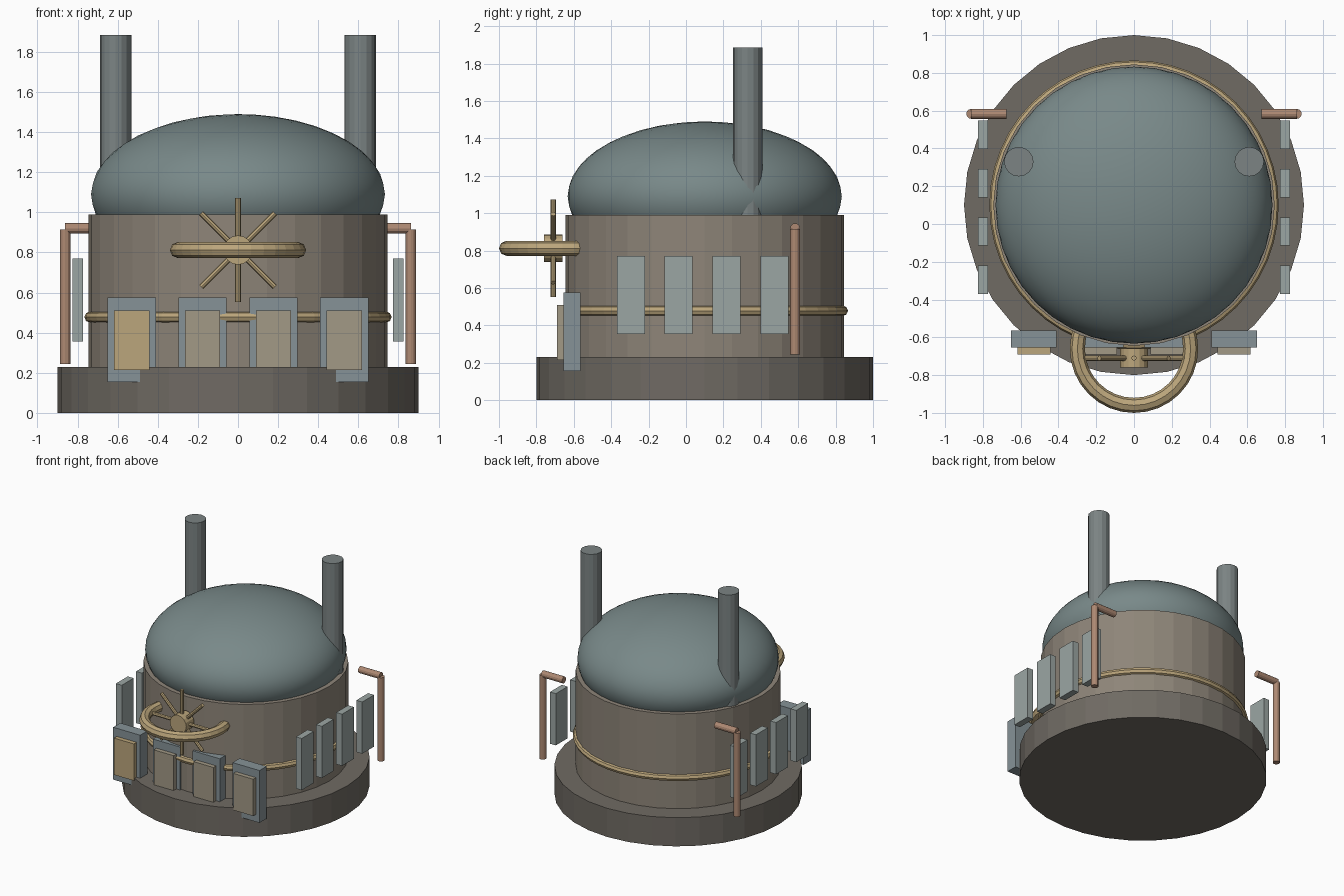
import bpy
from math import radians, sin, cos
from mathutils import Vector

if "Cube" in bpy.data.objects:
    bpy.data.objects.remove(bpy.data.objects["Cube"])


def material(name, rgb):
    m = bpy.data.materials.new(name)
    m.diffuse_color = (*rgb, 1)
    m.use_nodes = True
    m.node_tree.nodes["Principled BSDF"].inputs["Base Color"].default_value = m.diffuse_color
    return m


BASE = material("dark_iron", (0.16, 0.145, 0.125))
BODY = material("worn_metal", (0.27, 0.235, 0.19))
DOME = material("blue_steel", (0.19, 0.25, 0.25))
STACK = material("grey_steel", (0.20, 0.23, 0.23))
FRAME = material("frame_steel", (0.24, 0.29, 0.31))
VENT = material("vent_steel", (0.33, 0.38, 0.37))
PLATE = material("plate_bronze", (0.36, 0.32, 0.24))
BRASS = material("brass", (0.50, 0.38, 0.20))
COPPER = material("copper", (0.42, 0.25, 0.17))


def finish(name, mat):
    ob = bpy.context.object
    ob.name = name
    ob.data.materials.append(mat)
    return ob


def rod(name, a, b, r, mat, sides=12):
    """Capped cylinder from point a to point b."""
    a, b = Vector(a), Vector(b)
    d = b - a
    bpy.ops.mesh.primitive_cylinder_add(
        vertices=sides, radius=r, depth=d.length, location=(a + b) / 2,
        rotation=d.to_track_quat('Z', 'Y').to_euler())
    return finish(name, mat)


def box(name, centre, size, mat):
    bpy.ops.mesh.primitive_cube_add(size=1, location=centre)
    bpy.context.object.scale = size
    return finish(name, mat)


def ring(name, centre, major, minor, mat, segs):
    bpy.ops.mesh.primitive_torus_add(
        location=centre, major_radius=major, minor_radius=minor,
        major_segments=segs, minor_segments=8)
    return finish(name, mat)


CY = 0.10  # axis of the boiler

# Base, drum and band
rod("base", (0, CY, 0), (0, CY, 0.23), 0.90, BASE, 32)
rod("drum", (0, CY, 0.23), (0, CY, 0.99), 0.745, BODY, 32)
ring("drum_band", (0, CY, 0.478), 0.738, 0.028, BRASS, 48)

# Dome
bpy.ops.mesh.primitive_ico_sphere_add(subdivisions=4, radius=1, location=(0, CY, 1.09))
bpy.context.object.scale = (0.733, 0.733, 0.40)
finish("dome", DOME)
bpy.ops.object.shade_smooth_by_angle(angle=radians(30))

# Wheel: flat rim, hub and eight upright spokes
WY, WZ = -0.71, 0.812
ring("wheel_rim", (0, -0.66, WZ), 0.30, 0.04, BRASS, 32)
rod("wheel_hub", (0, WY - 0.05, WZ), (0, WY + 0.05, WZ), 0.073, BRASS, 16)
for i in range(8):
    t = radians(45 * i)
    rod(f"wheel_spoke_{i + 1}", (0, WY, WZ),
        (0.26 * sin(t), WY, WZ + 0.26 * cos(t)), 0.014, BRASS, 8)

# Front panels: framed plates
for i in range(4):
    x = -0.53 + 0.3533 * i
    box(f"panel_frame_{i + 1}", (x, -0.61, 0.365), (0.24, 0.09, 0.42), FRAME)
    box(f"panel_plate_{i + 1}", (x, -0.665, 0.3625), (0.176, 0.05, 0.295),
        BRASS if i == 0 else PLATE)

# Mirrored sides: chimneys, vents and pipes
for side, s in (("left", -1), ("right", 1)):
    rod(f"chimney_{side}", (s * 0.61, 0.33, 0.94), (s * 0.61, 0.33, 1.885), 0.078, STACK, 16)
    for i in range(4):
        box(f"vent_{side}_{i + 1}", (s * 0.799, -0.295 + 0.2557 * i, 0.5625),
            (0.052, 0.15, 0.415), VENT)
    rod(f"pipe_upright_{side}", (s * 0.862, 0.583, 0.243), (s * 0.862, 0.583, 0.915), 0.026, COPPER)
    rod(f"pipe_arm_{side}", (s * 0.675, 0.583, 0.92), (s * 0.862, 0.583, 0.92), 0.026, COPPER)
